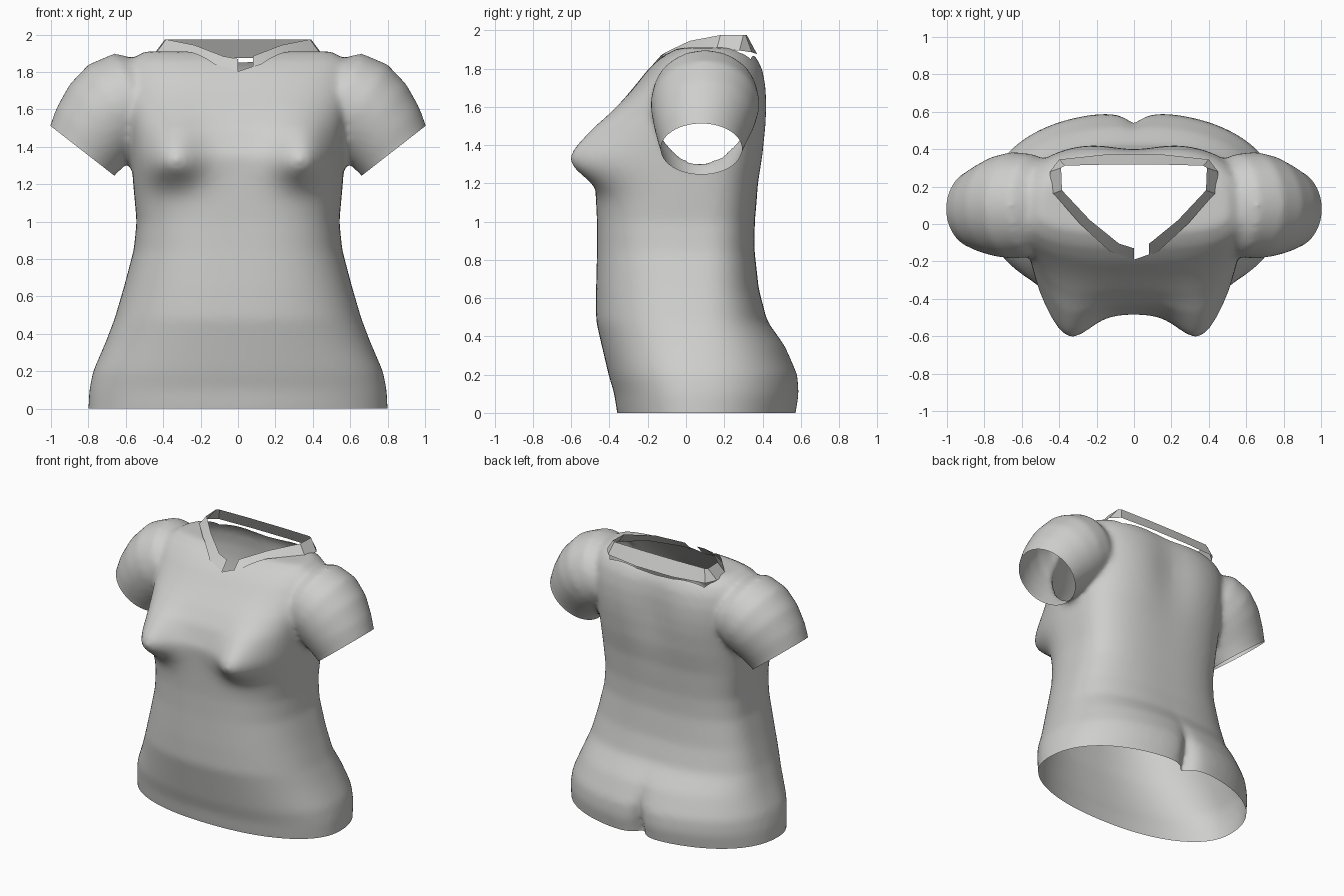
import bpy, bmesh, math
from mathutils import Vector

if "Cube" in bpy.data.objects:
    bpy.data.objects.remove(bpy.data.objects["Cube"])

cloth = bpy.data.materials.new("light_grey_cloth")
cloth.diffuse_color = (0.62, 0.62, 0.61, 1)
cloth.use_nodes = True
cloth.node_tree.nodes["Principled BSDF"].inputs["Base Color"].default_value = cloth.diffuse_color

# Torso profile: height, half width, front y, back y
ROWS = [(-0.12, .80, -.33, .56), (0, .80, -.36, .585), (.1, .795, -.375, .60),
        (.2, .775, -.405, .59), (.35, .71, -.44, .52), (.48, .66, -.47, .425),
        (.65, .61, -.47, .38), (.85, .557, -.465, .358), (1.0, .542, -.465, .36),
        (1.2, .56, -.475, .38), (1.35, .57, -.485, .41), (1.5, .585, -.43, .43),
        (1.6, .60, -.36, .435), (1.7, .61, -.275, .43), (1.8, .60, -.195, .41),
        (1.87, .57, -.12, .37), (1.91, .50, -.04, .31)]


def profile(z):
    for a, b in zip(ROWS, ROWS[1:]):
        if z <= b[0]:
            t = (z - a[0]) / (b[0] - a[0])
            return [p + (q - p) * t for p, q in zip(a[1:], b[1:])]
    return ROWS[-1][1:]


def bell(v, centre, spread):
    return math.exp(-0.5 * ((v - centre) / spread) ** 2)


def power(v, e):
    return math.copysign(abs(v) ** e, v)


def torso_ring(z, n=128):
    w, front, back = profile(z)
    mid = 0.06
    e = 2 / (2.2 + 0.6 * min(1, max(0, z)))
    ring = []
    for i in range(n):
        a = 2 * math.pi * i / n
        c, s = power(math.cos(a), e), power(math.sin(a), e)
        x = w * c
        y = mid + s * ((back - mid) if s > 0 else (mid - front))
        if s < 0:   # bust
            spread = 0.085 if z < 1.32 else 0.15
            y -= 0.175 * bell(abs(x), .36, .11) * bell(z, 1.32, spread) * min(1, -s * 1.6)
        else:       # seat cleft and spine groove
            y -= 0.10 * math.exp(-abs(x) / .05) * bell(z, 0, .17)
            y -= 0.035 * bell(x, 0, .12) * bell(z, 1.6, .2)
        ring.append((x, y, z))
    return ring


# Sleeve sections: top x, top z, bottom x, bottom z, centre y, half depth
SLEEVE = [(.42, 1.84, .35, 1.50, .10, .20), (.66, 1.90, .44, 1.42, .10, .275),
          (.80, 1.84, .50, 1.385, .10, .285), (.90, 1.735, .545, 1.35, .095, .27),
          (.97, 1.61, .605, 1.30, .085, .24), (1.005, 1.515, .66, 1.245, .08, .212),
          (1.03, 1.42, .73, 1.17, .08, .205)]


def sleeve_ring(row, side, n=48):
    tx, tz, bx, bz, cy, h = row
    ring = []
    for i in range(n):
        a = 2 * math.pi * i / n
        k = 0.5 + 0.5 * math.cos(a)
        ring.append((side * (bx + (tx - bx) * k), cy + h * math.sin(a), bz + (tz - bz) * k))
    return ring


def loft(bm, rings):
    loops = [[bm.verts.new(p) for p in r] for r in rings]
    for a, b in zip(loops, loops[1:]):
        for i in range(len(a)):
            j = (i + 1) % len(a)
            bm.faces.new((a[i], a[j], b[j], b[i]))
    bm.faces.new(loops[0][::-1])
    bm.faces.new(loops[-1])


def finish(bm, name):
    me = bpy.data.meshes.new(name)
    bm.to_mesh(me)
    bm.free()
    ob = bpy.data.objects.new(name, me)
    bpy.context.collection.objects.link(ob)
    me.materials.append(cloth)
    return ob


def smooth(ob, angle):
    bpy.ops.object.select_all(action='DESELECT')
    ob.select_set(True)
    bpy.context.view_layer.objects.active = ob
    bpy.ops.object.shade_smooth_by_angle(angle=math.radians(angle))


# Closed torso and sleeves, fused into one soft skin
bm = bmesh.new()
loft(bm, [torso_ring(-.12 + 2.03 * i / 80) for i in range(81)])
for side in (1, -1):
    loft(bm, [sleeve_ring(r, side) for r in SLEEVE])
bmesh.ops.recalc_face_normals(bm, faces=bm.faces)
shirt = finish(bm, "shirt_body")
fuse = shirt.modifiers.new("fuse", 'REMESH')
fuse.mode = 'VOXEL'
fuse.voxel_size = 0.02
relax = shirt.modifiers.new("relax", 'SMOOTH')
relax.factor = 0.5
relax.iterations = 8
bm = bmesh.new()
bm.from_object(shirt, bpy.context.evaluated_depsgraph_get())
shirt.modifiers.clear()


def cut(test, point, normal, clear=True):
    faces = [f for f in bm.faces if test(f.calc_center_median())]
    geom = set(faces)
    for f in faces:
        geom.update(f.edges)
        geom.update(f.verts)
    bmesh.ops.bisect_plane(bm, geom=list(geom), dist=1e-5, plane_co=point,
                           plane_no=normal, clear_outer=clear)


# Open hem and cuffs
cut(lambda c: c.z < .3, (0, 0, 0), (0, 0, -1))
for side in (1, -1):
    cut(lambda c: c.z > 1.05 and c.x * side > .6, (side * 1.0, 0, 1.51),
        (side * .265, 0, -.34))

# Collar half outline: outer edge on the shirt, inner raised edge
OUTER = [(0, -.20, 1.79), (.13, -.155, 1.825), (.30, 0, 1.88), (.44, .16, 1.90),
         (.45, .28, 1.895), (.40, .345, 1.885), (.15, .372, 1.875)]
INNER = [(0, -.13, 1.87), (.08, -.105, 1.885), (.235, .02, 1.945), (.385, .18, 1.975),
         (.39, .30, 1.975), (.37, .312, 1.975), (.14, .318, 1.975)]


def mirrored(pts):
    return [Vector(p) for p in pts] + [Vector((-x, y, z)) for x, y, z in pts[:0:-1]]


# Open neck, just inside the collar's outer edge
hole = [Vector((p.x * .97, .12 + (p.y - .12) * .97, 0)) for p in mirrored(OUTER)]
sides = []
for a, b in zip(hole, hole[1:] + hole[:1]):
    d = b - a
    sides.append((a, Vector((d.y, -d.x, 0)).normalized()))
for a, n in sides:
    cut(lambda c: c.z > 1.65 and abs(c.x) < .55, a, n, clear=False)
gone = [f for f in bm.faces if f.calc_center_median().z > 1.65 and
        all((f.calc_center_median() - a).dot(n) < 0 for a, n in sides)]
bmesh.ops.delete(bm, geom=gone, context='FACES')
bm.to_mesh(shirt.data)
bm.free()
if not shirt.data.materials:
    shirt.data.materials.append(cloth)
smooth(shirt, 50)

# Collar strip with a small gap at the front
bm = bmesh.new()
outer, inner = mirrored(OUTER), mirrored(INNER)
outer.append(outer[0].copy())
inner.append(inner[0].copy())
outer[0], inner[0] = Vector((.08, -.175, 1.81)), Vector((.08, -.105, 1.885))
inner[1] = Vector((.10, -.09, 1.893))
lo = [bm.verts.new(p) for p in outer]
hi = [bm.verts.new(p) for p in inner]
for i in range(len(lo) - 1):
    bm.faces.new((lo[i], lo[i + 1], hi[i + 1], hi[i]))
collar = finish(bm, "collar")
smooth(collar, 30)
